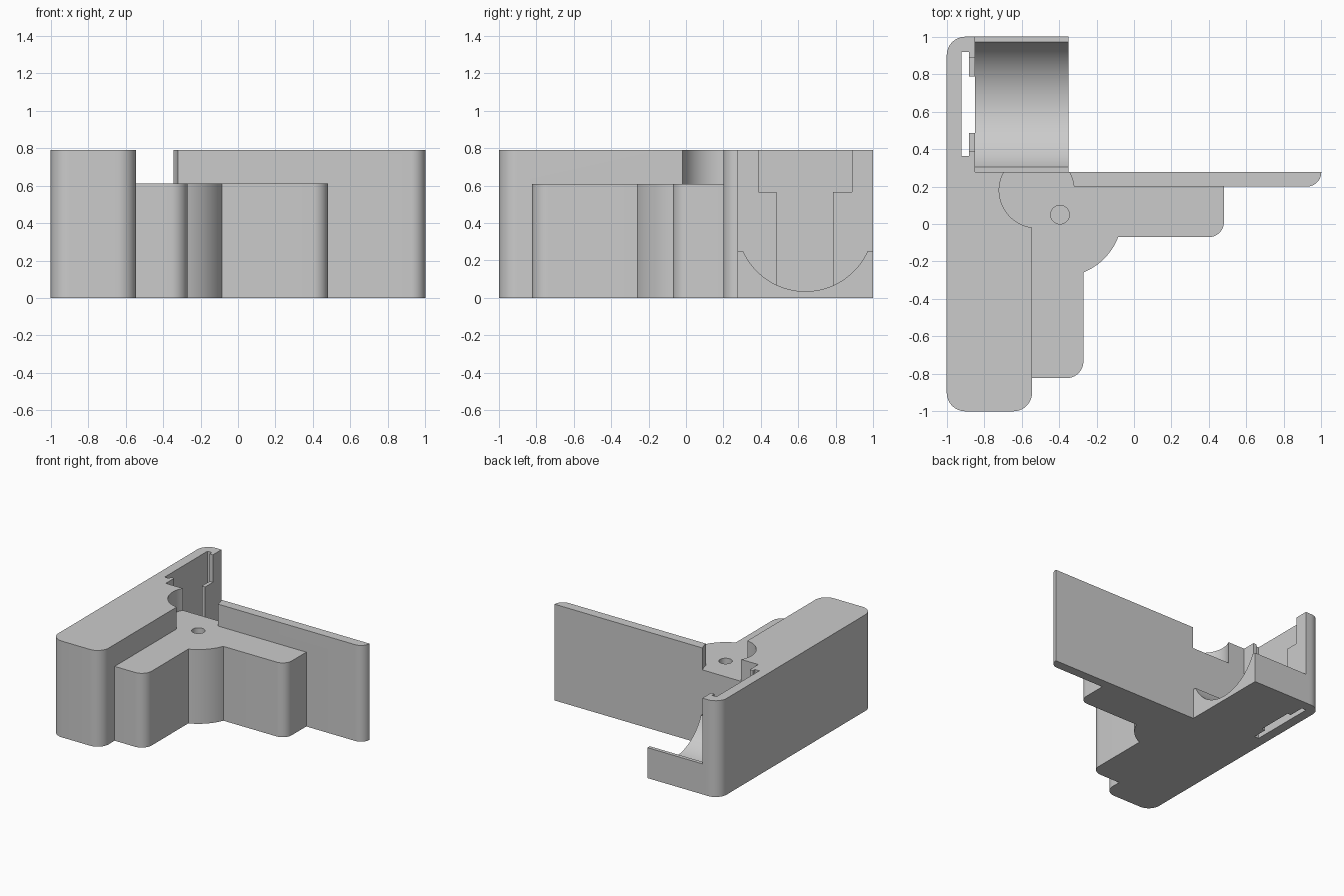
import bpy, bmesh
from math import sin, cos, pi, radians
from mathutils import Vector

cube = bpy.data.objects.get("Cube")
if cube:
    bpy.data.objects.remove(cube, do_unlink=True)

grey = bpy.data.materials.new("light grey plastic")
grey.use_nodes = True
colour = (0.6, 0.6, 0.6, 1)
grey.diffuse_color = colour
grey.node_tree.nodes["Principled BSDF"].inputs["Base Color"].default_value = colour


def arc(cx, cy, r, a0, a1, n):
    """Points along a circular arc, angles in degrees."""
    angles = [radians(a0 + (a1 - a0) * i / n) for i in range(n + 1)]
    return [(cx + r * cos(a), cy + r * sin(a)) for a in angles]


def rounded(corners, n=10):
    """Outline in which a square corner (x, y, r) is rounded by radius r."""
    pts = [Vector(c[:2]) for c in corners]
    out = []
    for i, c in enumerate(corners):
        p = pts[i]
        if len(c) < 3:
            out.append(tuple(p))
            continue
        d1 = (pts[i - 1] - p).normalized()
        d2 = (pts[(i + 1) % len(pts)] - p).normalized()
        centre = p + c[2] * (d1 + d2)
        for k in range(n + 1):
            t = pi / 2 * k / n
            out.append(tuple(centre - c[2] * (d2 * cos(t) + d1 * sin(t))))
    return out


def prism(name, outline, low, high, axis="z"):
    """Extrude an outline along z, or a (y, z) outline along x."""
    bm = bmesh.new()
    place = (lambda u, v: (u, v, low)) if axis == "z" else (lambda u, v: (low, u, v))
    face = bm.faces.new([bm.verts.new(place(u, v)) for u, v in outline])
    ext = bmesh.ops.extrude_face_region(bm, geom=[face])
    verts = [g for g in ext["geom"] if isinstance(g, bmesh.types.BMVert)]
    step = (0, 0, high - low) if axis == "z" else (high - low, 0, 0)
    bmesh.ops.translate(bm, verts=verts, vec=step)
    bmesh.ops.recalc_face_normals(bm, faces=bm.faces)
    mesh = bpy.data.meshes.new(name)
    bm.to_mesh(mesh)
    bm.free()
    mesh.materials.append(grey)
    ob = bpy.data.objects.new(name, mesh)
    bpy.context.collection.objects.link(ob)
    return ob


def box(name, x0, x1, y0, y1, z0, z1):
    return prism(name, [(x0, y0), (x1, y0), (x1, y1), (x0, y1)], z0, z1)


def combine(body, other, operation):
    """Apply a boolean and remove the second solid."""
    mod = body.modifiers.new("join", "BOOLEAN")
    mod.operation = operation
    mod.solver = "EXACT"
    mod.object = other
    bpy.context.view_layer.objects.active = body
    bpy.ops.object.modifier_apply(modifier=mod.name)
    bpy.data.objects.remove(other, do_unlink=True)


# Tall body: side block, long thin wall and rear side plate
body = prism("bracket_body", rounded([
    (-1, -1, .1), (-.544, -1, .1), (-.544, .2), (1, .2, .076), (1, .277),
    (-.85, .277), (-.85, 1), (-1, 1, .1)]), 0, .79)

# Lower two-armed step with a round boss in its corner
boss = arc(-.395, .05, .333, -68, -21.2, 14)
step_outline = rounded(
    [(-.7, -.823), (-.27, -.823, .09)] + boss
    + [(.48, -.07, .08), (.48, .24), (-.7, .24)])
# Square the boss ends to the straight arms
step_outline = [(min(x, -.27) if y < -.255 else x,
                 min(y, -.07) if -.09 < x < .3 and y < 0 else y)
                for x, y in step_outline]
combine(body, prism("lower_step", step_outline, 0, .61), "UNION")

# Rear cradle with a cylindrical trough
cradle = [(.26, 0), (1, 0), (1, .25)]
cradle += arc(.638, .4, .365, -24.2, -155.8, 40) + [(.26, .25)]
combine(body, prism("cradle", cradle, -.87, -.35, "x"), "UNION")

# Round notch above the step and a blind screw hole
cutters = [
    prism("notch", arc(-.52, .18, .2, 0, 354, 59), .61, 1),
    prism("screw_hole", arc(-.395, .05, .05, 0, 348, 29), .2, 1),
    # Contact slot in the side plate, with its stepped window
    box("contact_slot", -.92, -.88, .363, .918, -.1, 1),
    box("narrow_window", -.9, -.849, .485, .787, -.1, 1),
    box("wide_window", -.9, -.84, .387, .888, .565, 1),
]
for cutter in cutters:
    combine(body, cutter, "DIFFERENCE")

# Smooth the rounded walls, keep the edges sharp
bpy.ops.object.select_all(action="DESELECT")
body.select_set(True)
bpy.context.view_layer.objects.active = body
bpy.ops.object.shade_smooth_by_angle(angle=radians(30))
